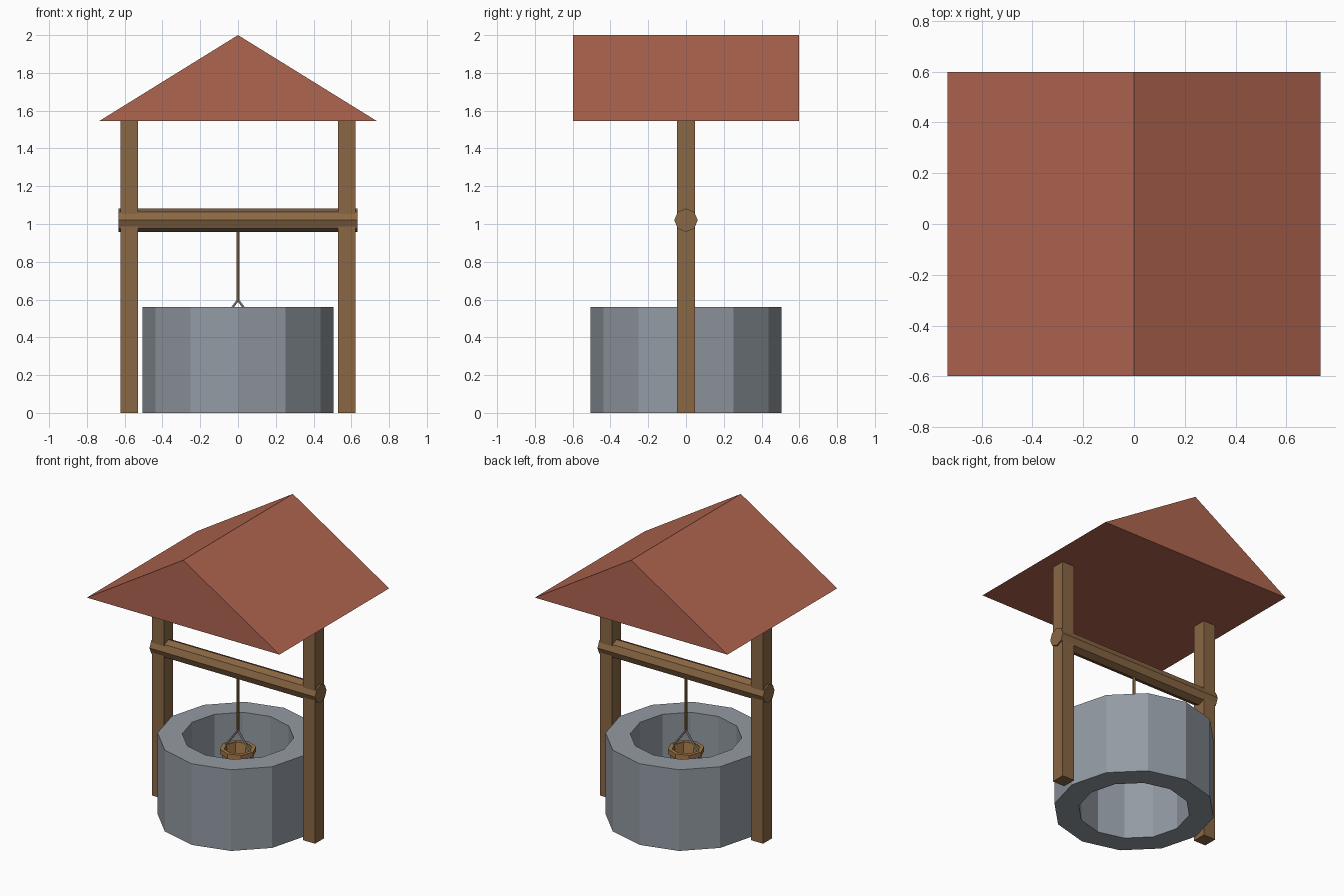
import bpy, bmesh, math
from mathutils import Vector

if "Cube" in bpy.data.objects:
    bpy.data.objects.remove(bpy.data.objects["Cube"])


def mat(name, rgb):
    m = bpy.data.materials.new(name)
    m.diffuse_color = (*rgb, 1)
    m.use_nodes = True
    m.node_tree.nodes["Principled BSDF"].inputs["Base Color"].default_value = m.diffuse_color
    return m


ROOF = mat("roof_red", (0.43, 0.130, 0.080))
WOOD = mat("post_wood", (0.255, 0.136, 0.058))
STONE = mat("well_stone", (0.29, 0.325, 0.365))
ROPE = mat("rope_brown", (0.30, 0.170, 0.065))
PAIL = mat("bucket_wood", (0.36, 0.190, 0.065))
METAL = mat("handle_metal", (0.36, 0.38, 0.41))


def make(name, verts, faces, material):
    mesh = bpy.data.meshes.new(name)
    mesh.from_pydata(verts, [], faces)
    bm = bmesh.new()
    bm.from_mesh(mesh)
    bmesh.ops.recalc_face_normals(bm, faces=bm.faces)
    bm.to_mesh(mesh)
    bm.free()
    mesh.materials.append(material)
    ob = bpy.data.objects.new(name, mesh)
    bpy.context.collection.objects.link(ob)
    return ob


def lathe(name, profile, sides, material, phase=0.0):
    """Spin a closed (radius, z) profile about z; radius 0 is not used."""
    n = len(profile)
    verts, faces = [], []
    for i in range(sides):
        a = phase + 2 * math.pi * i / sides
        verts += [(r * math.cos(a), r * math.sin(a), z) for r, z in profile]
        j = (i + 1) % sides
        faces += [(i * n + k, j * n + k, j * n + (k + 1) % n, i * n + (k + 1) % n)
                  for k in range(n)]
    return make(name, verts, faces, material)


def rod(name, a, b, radius, sides, material):
    """Straight capped prism between two points."""
    a, b = Vector(a), Vector(b)
    d = (b - a).normalized()
    u = Vector((0, 1, 0))
    w = d.cross(u)
    ring = [radius * (u * math.cos(t) + w * math.sin(t))
            for t in (2 * math.pi * i / sides for i in range(sides))]
    verts = [a + p for p in ring] + [b + p for p in ring]
    faces = [(i, (i + 1) % sides, (i + 1) % sides + sides, i + sides) for i in range(sides)]
    faces += [tuple(range(sides)), tuple(range(sides, 2 * sides))]
    return make(name, verts, faces, material)


def prism_y(name, outline, y, material):
    """Extrude an (x, z) outline from -y to y."""
    n = len(outline)
    verts = [(x, s, z) for s in (-y, y) for x, z in outline]
    faces = [(i, (i + 1) % n, (i + 1) % n + n, i + n) for i in range(n)]
    faces += [tuple(range(n)), tuple(range(n, 2 * n))]
    return make(name, verts, faces, material)


# Stone ring, open through the middle
lathe("well_wall", [(0.505, 0), (0.505, 0.56), (0.35, 0.56), (0.35, 0)], 12, STONE)

# Posts, winding beam and gable roof
for side, s in (("left", -1), ("right", 1)):
    prism_y(side + "_post", [(s * 0.53, 0), (s * 0.622, 0), (s * 0.622, 1.56), (s * 0.53, 1.56)],
            0.048, WOOD)
rod("beam", (-0.632, 0, 1.02), (0.632, 0, 1.02), 0.062, 8, WOOD)
prism_y("roof", [(-0.735, 1.545), (0.735, 1.545), (0, 2.0)], 0.598, ROOF)

# Rope and bucket handle
rod("rope", (0, 0, 1.0), (0, 0, 0.59), 0.008, 6, ROPE)
for side, s in (("left", -1), ("right", 1)):
    rod(side + "_handle", (0, 0, 0.598), (s * 0.1, 0, 0.465), 0.007, 6, METAL)

# Bucket: tapered shell, floor and rim hoop
lathe("bucket", [(0.085, 0.29), (0.105, 0.475), (0.088, 0.475), (0.07, 0.29)], 8, PAIL)
rod("bucket_floor", (0, 0, 0.29), (0, 0, 0.31), 0.078, 8, PAIL)
lathe("bucket_hoop", [(0.1, 0.445), (0.115, 0.445), (0.115, 0.478), (0.09, 0.478)], 8, PAIL)
